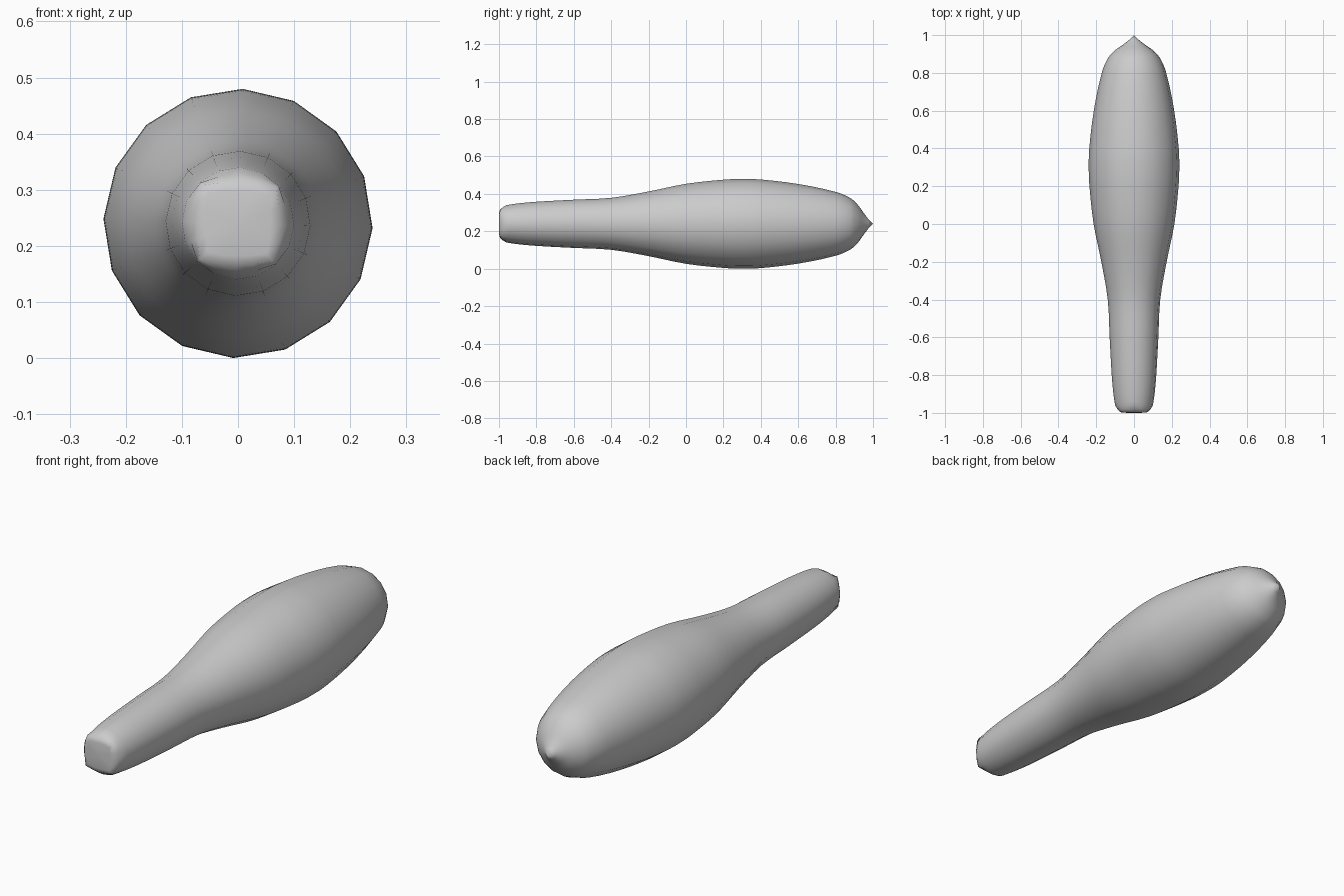
import bpy, bmesh, math
from mathutils import Vector
from mathutils.geometry import interpolate_bezier

cube = bpy.data.objects.get("Cube")
if cube:
    bpy.data.objects.remove(cube, do_unlink=True)

SIDES = 16
AXIS_Z = 0.24

# Body profile along its length: (y, radius)
PROFILE = [(-0.96, 0.1), (-0.9, 0.109), (-0.8, 0.118), (-0.6, 0.129), (-0.4, 0.139),
           (-0.2, 0.173), (0, 0.214), (0.2, 0.236), (0.3, 0.24), (0.4, 0.237),
           (0.6, 0.213), (0.8, 0.171), (0.88, 0.137), (0.92, 0.1),
           (0.95, 0.058), (0.975, 0.025)]
# Squared-off handle end: (y, half width, squareness)
END = [(-0.999, 0.058, 0.8), (-0.995, 0.074, 0.75), (-0.98, 0.088, 0.35)]


def smooth_profile(points, steps=3):
    """Pass a smooth curve through the profile points."""
    pts = [Vector(p) for p in points]
    result = []
    for i in range(len(pts) - 1):
        a, b = pts[i], pts[i + 1]
        before, after = pts[max(i - 1, 0)], pts[min(i + 2, len(pts) - 1)]
        reach = (b.x - a.x) / 3

        def handle(p, q):
            return Vector((reach, (q.y - p.y) / (q.x - p.x) * reach))

        curve = interpolate_bezier(a, a + handle(before, b),
                                   b - handle(a, after), b, steps + 1)
        result += [(p.x, p.y, 0) for p in curve[:-1]]
    return result + [(*points[-1], 0)]


def add_ring(bm, y, radius, squareness):
    ring = []
    for i in range(SIDES):
        a = math.tau * i / SIDES - math.radians(2)
        corner = 1 / max(abs(math.cos(a)), abs(math.sin(a)))
        r = radius * (1 + squareness * (min(corner, 1.35) - 1))
        ring.append(bm.verts.new((r * math.cos(a), y, AXIS_Z + r * math.sin(a))))
    return ring


# Loft the rings, then close the flat end and the pointed tip
bm = bmesh.new()
rings = [add_ring(bm, *row) for row in END + smooth_profile(PROFILE)]
for lower, upper in zip(rings, rings[1:]):
    for i in range(SIDES):
        j = (i + 1) % SIDES
        bm.faces.new((lower[i], lower[j], upper[j], upper[i]))
for ring, y in ((rings[0], -1), (rings[-1], 1)):
    centre = bm.verts.new((0, y, AXIS_Z))
    for i in range(SIDES):
        bm.faces.new((ring[i], ring[(i + 1) % SIDES], centre))
bmesh.ops.recalc_face_normals(bm, faces=bm.faces)
for face in bm.faces:
    face.smooth = True

mesh = bpy.data.meshes.new("club_body")
bm.to_mesh(mesh)
bm.free()
body = bpy.data.objects.new("club_body", mesh)
bpy.context.collection.objects.link(body)

# Plain grey surface
grey = bpy.data.materials.new("plain_grey")
grey.use_nodes = True
colour = (0.6, 0.6, 0.6, 1)
grey.diffuse_color = colour
grey.node_tree.nodes["Principled BSDF"].inputs["Base Color"].default_value = colour
mesh.materials.append(grey)
